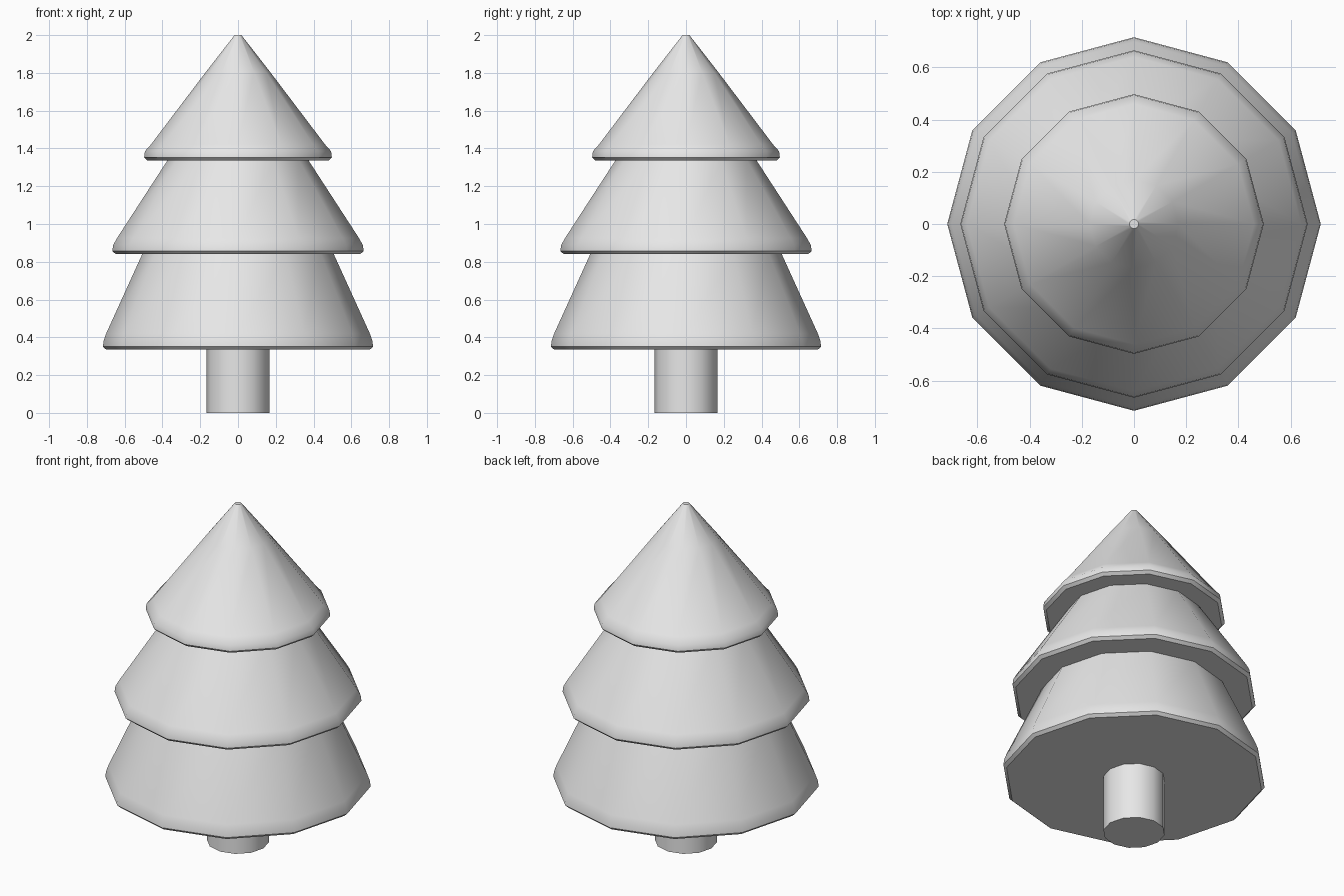
import bpy
import bmesh
from math import cos, sin, pi, radians

SIDES = 12

cube = bpy.data.objects.get("Cube")
if cube:
    bpy.data.objects.remove(cube, do_unlink=True)

# One plain grey for the whole tree
grey = bpy.data.materials.new("plain_grey")
grey.use_nodes = True
colour = (0.8, 0.8, 0.8, 1.0)
grey.diffuse_color = colour
grey.node_tree.nodes["Principled BSDF"].inputs["Base Color"].default_value = colour


def lathe(name, profile):
    """Turn a bottom-to-top (radius, height) profile into a closed solid."""
    bm = bmesh.new()
    rings = [[bm.verts.new((r * cos(2 * pi * i / SIDES), r * sin(2 * pi * i / SIDES), z))
              for i in range(SIDES)] for r, z in profile]
    for low, high in zip(rings, rings[1:]):
        for i in range(SIDES):
            j = (i + 1) % SIDES
            bm.faces.new((low[i], low[j], high[j], high[i]))
    bm.faces.new(rings[0][::-1])
    bm.faces.new(rings[-1])
    mesh = bpy.data.meshes.new(name)
    bm.to_mesh(mesh)
    bm.free()
    mesh.materials.append(grey)
    obj = bpy.data.objects.new(name, mesh)
    bpy.context.collection.objects.link(obj)
    bpy.ops.object.select_all(action="DESELECT")
    obj.select_set(True)
    bpy.context.view_layer.objects.active = obj
    bpy.ops.object.shade_smooth_by_angle(angle=radians(35))
    return obj


def tier(name, radius, base, shoulder, upper):
    """Foliage skirt: chamfered lip, rounded shoulder, then the slope."""
    lip = [(radius - 0.017, base), (radius, base + 0.016),
           (radius - 0.004, base + 0.048), (shoulder, base + 0.085)]
    return lathe(name, lip + upper)


# Trunk
lathe("trunk", [(0.167, 0), (0.167, 0.34)])

# Three foliage tiers, each tucked under the one above
tier("lower_foliage", 0.715, 0.335, 0.698, [(0.505, 0.845)])
tier("middle_foliage", 0.665, 0.841, 0.64, [(0.37, 1.342)])
tier("top_foliage", 0.497, 1.337, 0.46, [(0.17, 1.805), (0.018, 2.0)])
